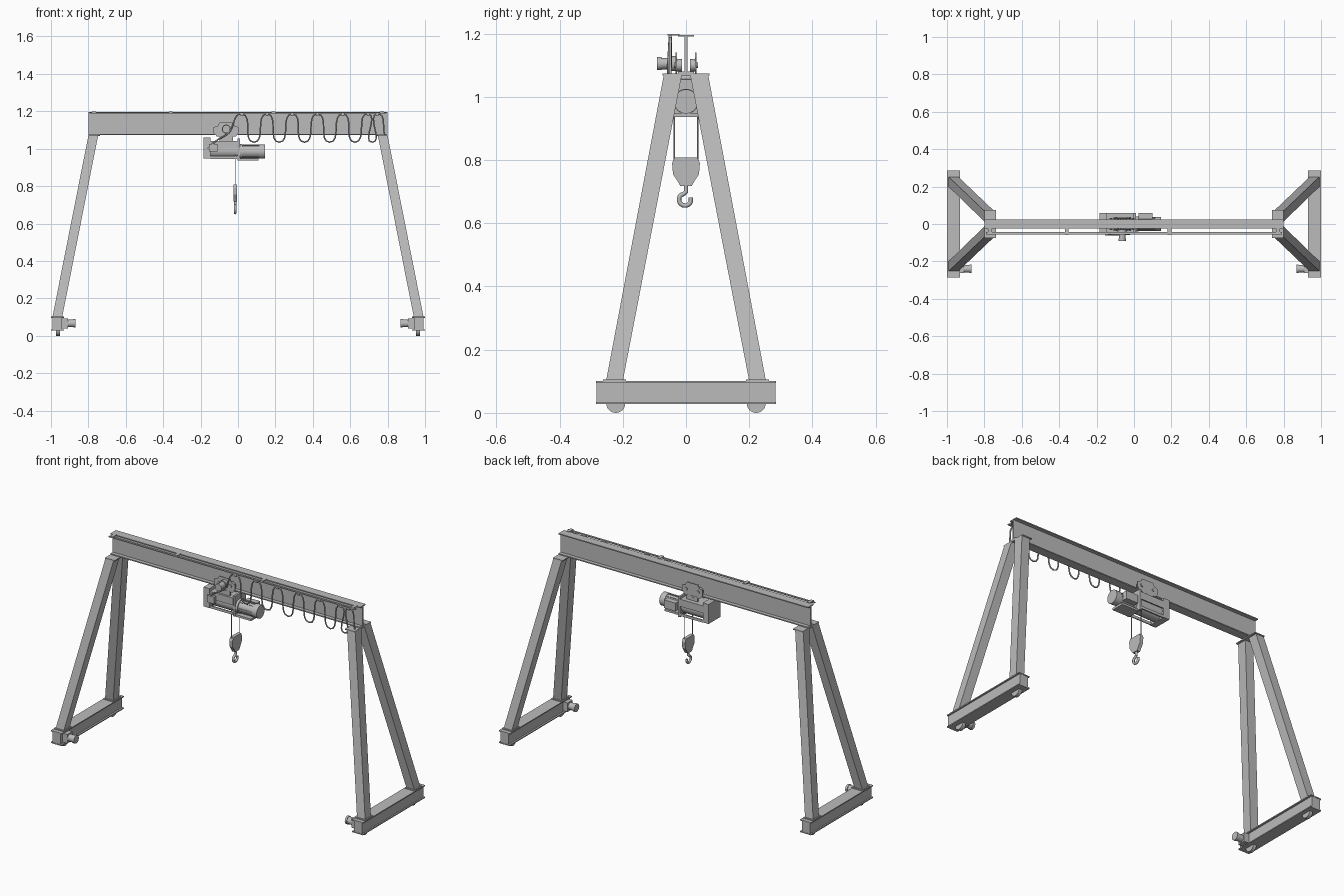
import bpy, bmesh, math
from mathutils import Vector

old = bpy.data.objects.get("Cube")
if old:
    bpy.data.objects.remove(old, do_unlink=True)

steel = bpy.data.materials.new("steel grey")
steel.use_nodes = True
GREY = (0.5, 0.5, 0.5, 1)
steel.diffuse_color = GREY
steel.node_tree.nodes["Principled BSDF"].inputs["Base Color"].default_value = GREY


def finish(name, bm, smooth=False):
    bmesh.ops.recalc_face_normals(bm, faces=bm.faces)
    mesh = bpy.data.meshes.new(name)
    bm.to_mesh(mesh)
    bm.free()
    mesh.materials.append(steel)
    ob = bpy.data.objects.new(name, mesh)
    bpy.context.collection.objects.link(ob)
    if smooth:
        bpy.ops.object.select_all(action='DESELECT')
        ob.select_set(True)
        bpy.context.view_layer.objects.active = ob
        bpy.ops.object.shade_smooth_by_angle(angle=math.radians(35))
    return ob


def loft(name, lower, upper):
    """Solid between two matching outlines."""
    bm = bmesh.new()
    a = [bm.verts.new(p) for p in lower]
    b = [bm.verts.new(p) for p in upper]
    bm.faces.new(a)
    bm.faces.new(b)
    for i in range(len(a)):
        j = (i + 1) % len(a)
        bm.faces.new((a[i], a[j], b[j], b[i]))
    return finish(name, bm)


def rect(x0, x1, y0, y1, z):
    return [(x0, y0, z), (x1, y0, z), (x1, y1, z), (x0, y1, z)]


def box(name, x, y, z):
    return loft(name, rect(*x, *y, z[0]), rect(*x, *y, z[1]))


def cyl(name, start, end, r, sides=24):
    a, b = Vector(start), Vector(end)
    bm = bmesh.new()
    bmesh.ops.create_cone(bm, cap_ends=True, segments=sides, radius1=r, radius2=r, depth=(b - a).length)
    turn = (b - a).to_track_quat('Z', 'Y').to_matrix().to_4x4()
    turn.translation = (a + b) / 2
    bmesh.ops.transform(bm, matrix=turn, verts=bm.verts)
    return finish(name, bm, True)


def tube(name, points, r):
    cu = bpy.data.curves.new(name, 'CURVE')
    cu.dimensions = '3D'
    cu.bevel_depth = r
    cu.bevel_resolution = 2
    cu.resolution_u = 8
    cu.use_fill_caps = True
    sp = cu.splines.new('BEZIER')
    sp.bezier_points.add(len(points) - 1)
    for bp, p in zip(sp.bezier_points, points):
        bp.co = p
        bp.handle_left_type = bp.handle_right_type = 'AUTO'
    cu.materials.append(steel)
    ob = bpy.data.objects.new(name, cu)
    bpy.context.collection.objects.link(ob)
    return ob


# Main I-beam
box("beam_web", (-0.8, 0.8), (-0.004, 0.004), (1.078, 1.192))
box("beam_top_flange", (-0.8, 0.8), (-0.025, 0.025), (1.19, 1.196))
box("beam_bottom_flange", (-0.8, 0.8), (-0.025, 0.025), (1.074, 1.08))

# Cable track beside the top flange
box("cable_track", (-0.79, 0.79), (-0.055, -0.044), (1.188, 1.194))
for x in (-0.77, -0.36, 0.19, 0.77):
    box("track_bracket", (x - 0.01, x + 0.01), (-0.058, -0.02), (1.194, 1.199))

# Side frames
for s, side in ((1, "left"), (-1, "right")):
    def sx(a, b):
        return tuple(sorted((s * a, s * b)))

    box(side + "_head_plate", sx(0.738, 0.8), (-0.075, 0.075), (1.068, 1.074))
    box(side + "_sill_body", sx(0.94, 0.992), (-0.283, 0.283), (0.033, 0.097))
    for z in (0.028, 0.095):
        box(side + "_sill_flange", sx(0.93, 1.0), (-0.285, 0.285), (z, z + 0.006))

    for t, end in ((1, "back"), (-1, "front")):
        def sy(a, b):
            return tuple(sorted((t * a, t * b)))

        loft(f"{side}_{end}_leg", rect(*sx(0.94, 0.992), *sy(0.2, 0.253), 0.1),
             rect(*sx(0.748, 0.8), *sy(0.013, 0.07), 1.07))
        box(f"{side}_{end}_foot_plate", sx(0.934, 0.997), sy(0.19, 0.262), (0.1, 0.105))
        cyl(f"{side}_{end}_wheel", (s * 0.952, t * 0.222, 0.03), (s * 0.972, t * 0.222, 0.03), 0.03)

    # Travel drive on the inner front end
    box(side + "_drive_gearbox", sx(0.91, 0.942), (-0.262, -0.215), (0.04, 0.092))
    cyl(side + "_drive_motor", (s * 0.912, -0.24, 0.066), (s * 0.88, -0.24, 0.066), 0.02)
    cyl(side + "_drive_fan_cover", (s * 0.88, -0.24, 0.066), (s * 0.868, -0.24, 0.066), 0.023)

# Trolley plates and wheels gripping the bottom flange
CX = -0.063
outline = [(-0.067, 1.085), (-0.05, 1.065), (0.05, 1.065), (0.067, 1.085),
           (0.067, 1.115), (0.045, 1.122), (0.035, 1.14), (-0.035, 1.14),
           (-0.045, 1.122), (-0.067, 1.115)]
for t in (-1, 1):
    loft("trolley_plate", [(CX + x, t * 0.028, z) for x, z in outline],
         [(CX + x, t * 0.033, z) for x, z in outline])
    for dx in (-0.038, 0.038):
        cyl("trolley_wheel", (CX + dx, t * 0.012, 1.1), (CX + dx, t * 0.028, 1.1), 0.02)
        cyl("trolley_axle", (CX + dx, t * 0.028, 1.1), (CX + dx, t * 0.038, 1.1), 0.009, 12)
    box("trolley_hanger", (CX - 0.035, CX + 0.035), sorted((t * 0.026, t * 0.034)), (1.03, 1.07))
cyl("trolley_cross_pin", (CX, -0.036, 1.06), (CX, 0.036, 1.06), 0.008, 12)

# Trolley drive
cyl("trolley_gearbox", (CX, -0.033, 1.105), (CX, -0.05, 1.105), 0.024)
cyl("trolley_motor", (CX, -0.05, 1.105), (CX, -0.078, 1.105), 0.018)
cyl("trolley_fan_cover", (CX, -0.078, 1.105), (CX, -0.092, 1.105), 0.021)

# Hoist frame, drum and control box
box("control_box", (-0.185, -0.148), (-0.05, 0.058), (0.947, 1.06))
box("hoist_end_plate", (-0.002, 0.01), (-0.042, 0.058), (0.937, 1.055))
box("hoist_top_plate", (-0.148, 0), (-0.045, 0.058), (1.034, 1.042))
for y in (-0.045, 0.052):
    box("hoist_side_upper", (-0.148, 0), (y, y + 0.006), (1.0, 1.036))
    box("hoist_side_lower", (-0.148, 0), (y, y + 0.006), (0.945, 0.96))
cyl("rope_drum", (-0.148, 0.004, 0.99), (0, 0.004, 0.99), 0.043, 32)
box("junction_box", (-0.155, -0.11), (-0.062, -0.045), (0.985, 1.025))

# Hoist motor
cyl("motor_flange", (0.01, 0, 0.985), (0.024, 0, 0.985), 0.04, 32)
cyl("motor_body", (0.024, 0, 0.985), (0.115, 0, 0.985), 0.034, 32)
cyl("motor_fan_cover", (0.112, 0, 0.985), (0.145, 0, 0.985), 0.038, 32)
box("motor_base", (0.01, 0.11), (-0.038, 0.038), (0.936, 0.948))
box("motor_terminal_box", (0.025, 0.1), (0.028, 0.06), (0.965, 1.012))
for i in range(12):
    a = i * math.tau / 12
    c, d = math.cos(a), math.sin(a)
    fin = [(q * -d * 0.002 + r * c, q * c * 0.002 + r * d + 0.985)
           for q, r in ((-1, 0.03), (1, 0.03), (1, 0.037), (-1, 0.037))]
    loft("motor_fin", [(0.028, y, z) for y, z in fin], [(0.112, y, z) for y, z in fin])

# Ropes, hook block and hook
HX = -0.015
for y in (-0.037, 0.037):
    cyl("hoist_rope", (HX, y, 0.77), (HX, y, 0.975), 0.002, 8)
half = [(0.018, 0.718), (0.026, 0.732), (0.041, 0.755), (0.044, 0.79), (0.036, 0.808)]
block = half + [(-y, z) for y, z in reversed(half)]
loft("hook_block", [(HX - 0.01, y, z) for y, z in block],
     [(HX + 0.01, y, z) for y, z in block])
cyl("hook_shank", (HX, 0, 0.72), (HX, 0, 0.696), 0.007, 12)
arc = [(HX, 0, 0.7)]
for deg in range(100, 381, 40):
    a = math.radians(deg)
    arc.append((HX, -0.003 + 0.019 * math.cos(a), 0.675 + 0.019 * math.sin(a)))
tube("hook", arc, 0.007)

# Festoon cable: loops hanging under the track
path = [(-0.16, -0.05, 1.0), (-0.12, -0.056, 1.04), (-0.05, -0.056, 1.085)]
for i in range(6):
    x = 0.02 + 0.135 * i
    path += [(x, -0.05, 1.186), (x + 0.065, -0.05, 1.035)]
path[-1] = (0.718, -0.05, 1.035)
path += [(0.745, -0.05, 1.186), (0.785, -0.05, 1.07)]
tube("festoon_cable", path, 0.004)
for p in path[3::2]:
    if p[2] > 1.1:
        box("cable_slider", (p[0] - 0.006, p[0] + 0.006), (-0.056, -0.044), (1.176, 1.19))
